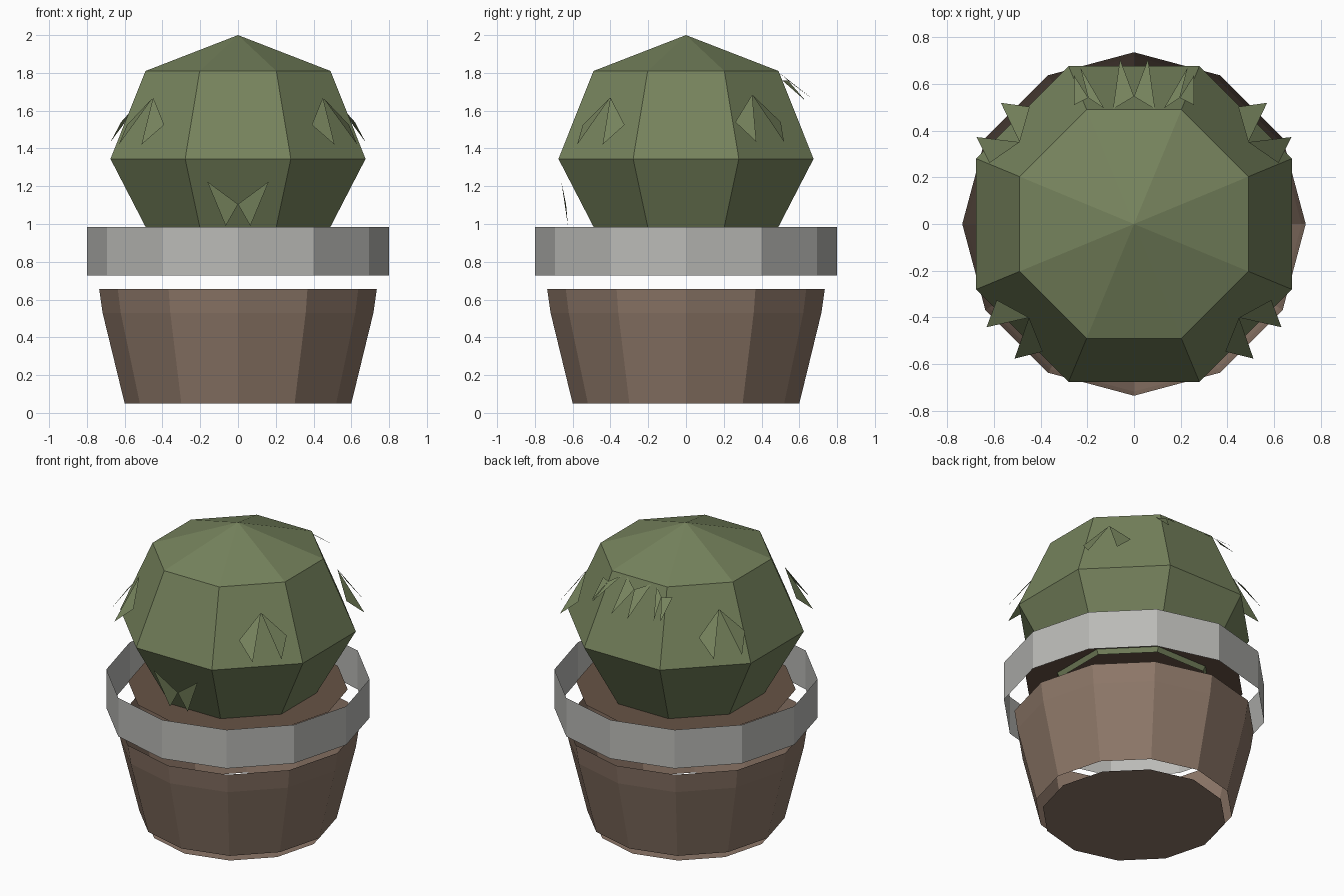
import bpy
from math import sin, cos, pi, radians

cube = bpy.data.objects.get("Cube")
if cube:
    bpy.data.objects.remove(cube, do_unlink=True)


def material(name, rgb):
    mat = bpy.data.materials.new(name)
    mat.use_nodes = True
    mat.diffuse_color = (*rgb, 1)
    mat.node_tree.nodes["Principled BSDF"].inputs["Base Color"].default_value = (*rgb, 1)
    return mat


green = material("cactus green", (0.181, 0.227, 0.109))
clay = material("clay brown", (0.266, 0.184, 0.138))
grey = material("rim grey", (0.49, 0.49, 0.47))
earth = material("dark soil", (0.136, 0.087, 0.060))


def add_mesh(name, verts, faces, mat):
    mesh = bpy.data.meshes.new(name)
    mesh.from_pydata(verts, [], faces)
    mesh.materials.append(mat)
    obj = bpy.data.objects.new(name, mesh)
    bpy.context.collection.objects.link(obj)
    return obj


def lathe(name, profile, sides, mat, start=0.0, apex=None):
    """Open faceted shell from (radius, z) rings, listed bottom to top."""
    verts = [(r * cos(start + 2 * pi * i / sides), r * sin(start + 2 * pi * i / sides), z)
             for r, z in profile for i in range(sides)]
    faces = [(k * sides + i, k * sides + (i + 1) % sides,
              (k + 1) * sides + (i + 1) % sides, (k + 1) * sides + i)
             for k in range(len(profile) - 1) for i in range(sides)]
    if apex is not None:
        verts.append((0, 0, apex))
        last = (len(profile) - 1) * sides
        faces += [(last + i, last + (i + 1) % sides, len(verts) - 1) for i in range(sides)]
    return add_mesh(name, verts, faces, mat)


def disc(name, radius, z, sides, mat, up=True):
    verts = [(radius * cos(2 * pi * i / sides), radius * sin(2 * pi * i / sides), z)
             for i in range(sides)]
    order = range(sides) if up else reversed(range(sides))
    return add_mesh(name, verts, [tuple(order)], mat)


def leaf_pair(name, angle, centre, tip, wing):
    """Two triangles sharing a centre; points are (sideways, outward, z)."""
    a = radians(angle)
    pts = [centre, tip, wing, (-tip[0], *tip[1:]), (-wing[0], *wing[1:])]
    verts = [(r * cos(a) - u * sin(a), r * sin(a) + u * cos(a), z) for u, r, z in pts]
    return add_mesh(name, verts, [(0, 1, 2), (0, 4, 3)], green)


# Pot: floating base, tapered wall, rim band and soil
disc("pot_base", 0.56, 0, 12, clay, up=False)
lathe("pot_wall", [(0.60, 0.05), (0.717, 0.53), (0.735, 0.655)], 12, clay)
lathe("pot_rim", [(0.80, 0.727), (0.80, 0.985)], 12, grey)
disc("soil", 0.667, 0.91, 12, earth)

# Cactus body
lathe("cactus_body", [(0.471, 0.88), (0.731, 1.345), (0.53, 1.81)], 8, green,
      start=pi / 8, apex=2.0)

# Spines around the upper body
for label, angle, dz in (("front_right", 221.7, 0), ("front_left", 318.3, 0),
                         ("back_right", 144.4, 0.015), ("back_left", 35.6, 0.015)):
    leaf_pair("spine_" + label, angle, (0, 0.602, 1.67 + dz),
              (0.09, 0.765, 1.42 + dz), (0.148, 0.655, 1.525 + dz))

# Low front spine and high back spine
leaf_pair("spine_front", 270, (0, 0.635, 1.105), (0.065, 0.625, 0.99), (0.163, 0.66, 1.225))
leaf_pair("spine_back", 90, (0, 0.546, 1.76), (0.06, 0.705, 1.64), (0.09, 0.492, 1.80))

# Slanted spines either side of the back one
for label, s in (("left", 1), ("right", -1)):
    pts = [(0.196, 0.54, 1.76), (0.23, 0.67, 1.66), (0.128, 0.495, 1.80),
           (0.256, 0.635, 1.65), (0.256, 0.51, 1.76)]
    faces = [(0, 1, 2), (0, 4, 3)]
    if s < 0:
        faces = [f[::-1] for f in faces]
    add_mesh("spine_back_" + label, [(s * x, y, z) for x, y, z in pts], faces, green)
